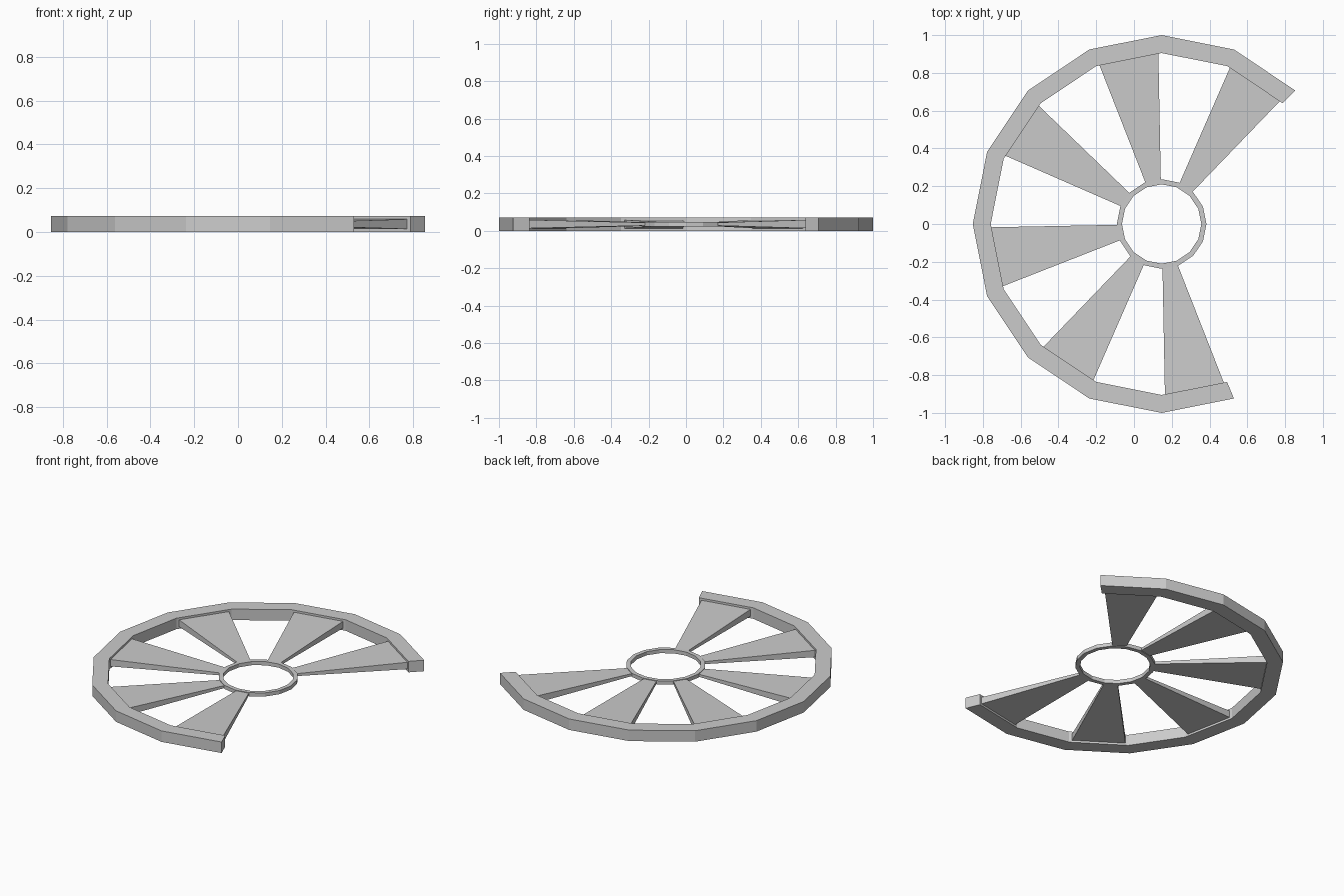
import bpy, bmesh, math
from mathutils import Vector

if "Cube" in bpy.data.objects:
    bpy.data.objects.remove(bpy.data.objects["Cube"])

CX, ZC = 0.1464, 0.036          # wheel axis and mid height
STEP = math.radians(22.5)


def pt(r, i, z):
    a = math.radians(45) + i * STEP
    return Vector((CX + r * math.cos(a), r * math.sin(a), z))


def finish(name, bm):
    bmesh.ops.recalc_face_normals(bm, faces=bm.faces)
    me = bpy.data.meshes.new(name)
    bm.to_mesh(me)
    bm.free()
    ob = bpy.data.objects.new(name, me)
    bpy.context.collection.objects.link(ob)
    return ob


def ring(name, r_in, r_out, half, segs):
    """Rectangular section swept around the axis; closed when segs is 16."""
    bm = bmesh.new()
    closed = segs == 16
    n = segs if closed else segs + 1
    profile = [(r_in, -half), (r_out, -half), (r_out, half), (r_in, half)]
    rows = [[bm.verts.new(pt(r, i, ZC + z)) for r, z in profile] for i in range(n)]
    for i in range(segs):
        a, b = rows[i], rows[(i + 1) % n]
        for j in range(4):
            k = (j + 1) % 4
            bm.faces.new((a[j], a[k], b[k], b[j]))
    if not closed:
        bm.faces.new(rows[0])
        bm.faces.new(rows[-1])
    return finish(name, bm)


def spoke(name, i):
    """Wedge filling most of one segment, thinner toward the hub."""
    bm = bmesh.new()
    ends = []
    for r, half in ((0.230, 0.008), (0.906, 0.0225)):
        loop = []
        for t, z in ((0.05, -half), (0.95, -half), (0.95, half), (0.05, half)):
            loop.append(bm.verts.new(pt(r, i, ZC + z).lerp(pt(r, i + 1, ZC + z), t)))
        ends.append(loop)
    a, b = ends
    for j in range(4):
        k = (j + 1) % 4
        bm.faces.new((a[j], a[k], b[k], b[j]))
    bm.faces.new(a)
    bm.faces.new(b)
    return finish(name, bm)


# Broken outer rim, covering 11 of 16 segments
ring("rim", 0.905, 1.0, ZC, 11)
# Thin full hub ring
ring("hub_ring", 0.210, 0.237, 0.012, 16)
# Spokes in every second segment
for s in range(6):
    spoke(f"spoke_{s + 1}", 2 * s)
